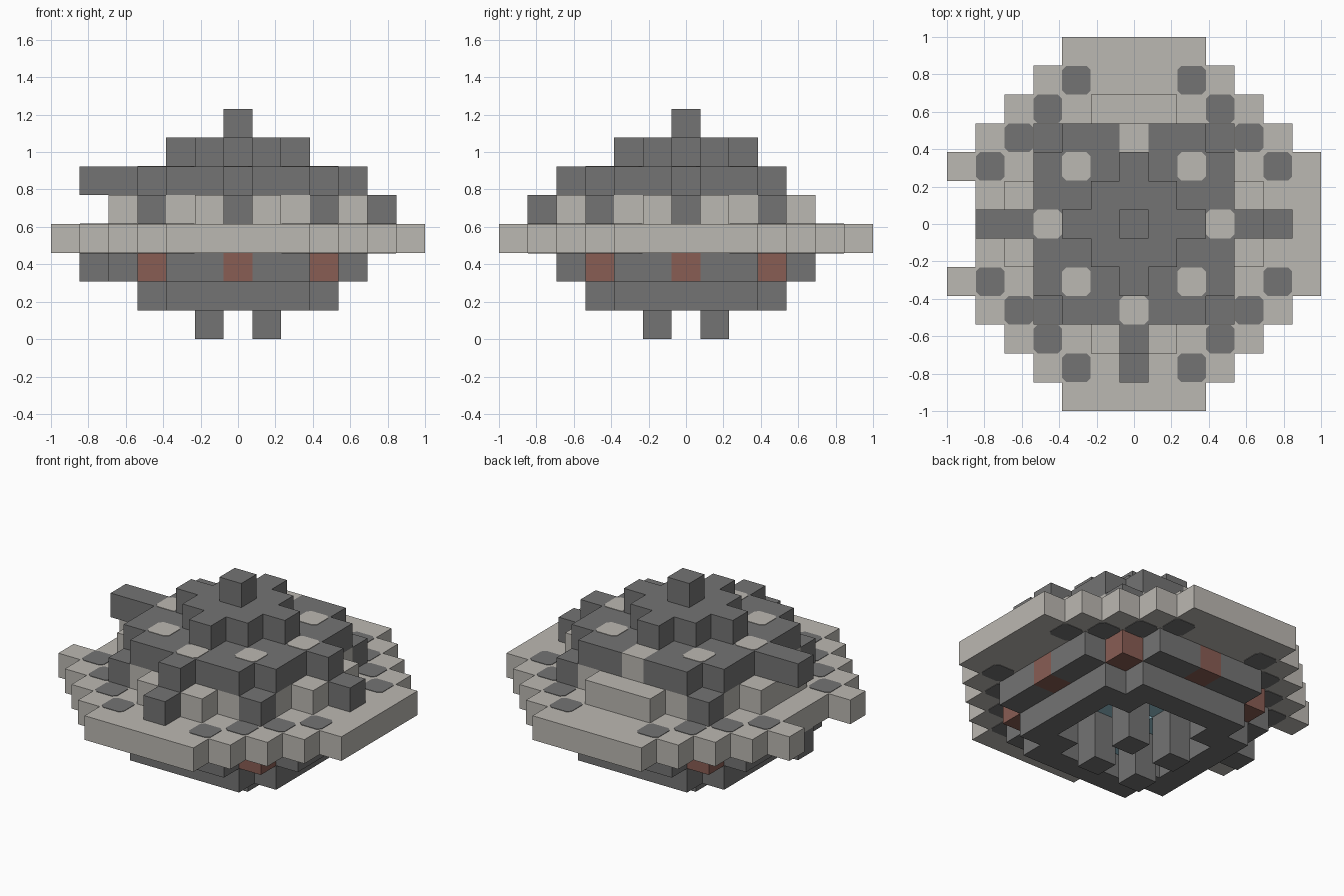
import bpy, bmesh, math
from mathutils import Vector, Matrix

U = 2 / 13  # block size
cube = bpy.data.objects.get("Cube")
if cube:
    bpy.data.objects.remove(cube, do_unlink=True)


def material(name, rgb):
    m = bpy.data.materials.new(name)
    m.use_nodes = True
    m.diffuse_color = (*rgb, 1)
    bsdf = next(n for n in m.node_tree.nodes if n.type == 'BSDF_PRINCIPLED')
    bsdf.inputs["Base Color"].default_value = (*rgb, 1)
    bsdf.inputs["Roughness"].default_value = 0.8
    return m


LIGHT = material("pale stone", (0.50, 0.48, 0.445))
DARK = material("dark grey", (0.174, 0.174, 0.174))
RED = material("rust red", (0.25, 0.11, 0.088))
BLUE = material("pale blue", (0.30, 0.54, 0.64))

parts = []     # (name, material, cells)
taken = set()  # every occupied cell


def part(name, mat, z, rule):
    """Claim the free cells of one layer that satisfy the rule."""
    cells = [(x, y, z) for x in range(-6, 7) for y in range(-6, 7)
             if (x, y, z) not in taken and rule(x, y)]
    taken.update(cells)
    parts.append((name, mat, cells))


def far(x, y):
    return max(abs(x), abs(y))


def near(x, y):
    return min(abs(x), abs(y))


def hull(x, y):
    return far(x, y) <= 3 and near(x, y) <= 2


# Underside: feet, open keel ring, engine core and lower hull
part("feet", DARK, 0, lambda x, y: abs(x) == 1 and abs(y) == 1)
part("keel_ring", DARK, 1, lambda x, y: hull(x, y)
     and (far(x, y) == 3 or (abs(x) == abs(y) and x != 0)))
part("engine_core", BLUE, 2, lambda x, y: 1 <= far(x, y) <= 2)
part("lower_lamps", RED, 2, lambda x, y: near(x, y) == 3 and far(x, y) == 3
     or far(x, y) == 4 and near(x, y) == 0)
part("lower_hull", DARK, 2, lambda x, y: far(x, y) == 3
     or far(x, y) == 4 and near(x, y) <= 2)
part("lower_spur", DARK, 2, lambda x, y: (x, y) == (-5, 0))

# Wide rim with a notch on the right side
part("rim_disc", LIGHT, 3, lambda x, y: abs(x) + abs(y) <= 8
     and not (x == -6 and abs(y) < 2))

# Upper hull, pillars, stepped arms
part("corner_pillars", DARK, 4, lambda x, y: near(x, y) == 3 and far(x, y) == 3)
part("upper_wall", LIGHT, 4, lambda x, y: far(x, y) <= 3
     or far(x, y) == 4 and near(x, y) <= 1)
part("arm_steps", DARK, 4, lambda x, y: (x, y) in ((5, 0), (0, -5)))
part("upper_arms", DARK, 5, lambda x, y: (x, y) in ((4, 0), (0, -4), (-4, 0), (-5, 0)))
part("back_light", LIGHT, 5, lambda x, y: (x, y) == (0, 3))
part("roof", DARK, 5, hull)
part("roof_cap", DARK, 6, lambda x, y: abs(x) + abs(y) <= 2)
part("top_knob", DARK, 7, lambda x, y: (x, y) == (0, 0))

AXES = [Vector(a) for a in ((1, 0, 0), (0, 1, 0), (0, 0, 1))]


def build(name, mat, cells):
    """Turn cells into one mesh that keeps only exposed faces."""
    bm = bmesh.new()
    for cell in cells:
        centre = Vector(cell) + AXES[2] / 2
        for i in range(3):
            for sign in (1, -1):
                n = AXES[i] * sign
                if tuple(int(c) for c in Vector(cell) + n) in taken:
                    continue
                a = AXES[(i + 1) % 3] / 2
                b = n.cross(a)
                mid = centre + n / 2
                bm.faces.new([bm.verts.new((mid + p) * U)
                              for p in (-a - b, a - b, a + b, b - a)])
    bmesh.ops.remove_doubles(bm, verts=bm.verts[:], dist=0.001)
    finish(name, mat, bm)


def finish(name, mat, bm):
    mesh = bpy.data.meshes.new(name)
    bm.to_mesh(mesh)
    bm.free()
    mesh.materials.append(mat)
    bpy.context.collection.objects.link(bpy.data.objects.new(name, mesh))


def spots(name, mat, z, rule, lift=0.003):
    """Square studs with clipped corners, showing just above and below a layer."""
    bm = bmesh.new()
    for x in range(-6, 7):
        for y in range(-6, 7):
            if not rule(x, y):
                continue
            new = bmesh.ops.create_cube(
                bm, size=1, matrix=Matrix.Translation((x * U, y * U, (z + 0.5) * U))
                @ Matrix.Diagonal((U - 0.001, U - 0.001, U + 2 * lift, 1)))["verts"]
            uprights = {e for v in new for e in v.link_edges
                        if abs(e.verts[0].co.z - e.verts[1].co.z) > U / 2}
            bmesh.ops.bevel(bm, geom=list(uprights), offset=0.022,
                            segments=1, affect='EDGES')
    finish(name, mat, bm)


for p in parts:
    build(*p)

# Studs in the rim and the roof
spots("rim_spots", DARK, 3, lambda x, y: (near(x, y), far(x, y)) in ((2, 5), (3, 4)))
spots("roof_spots", LIGHT, 5, lambda x, y: abs(x) == 2 and abs(y) == 2
      or far(x, y) == 3 and near(x, y) == 0 and y != 3)
